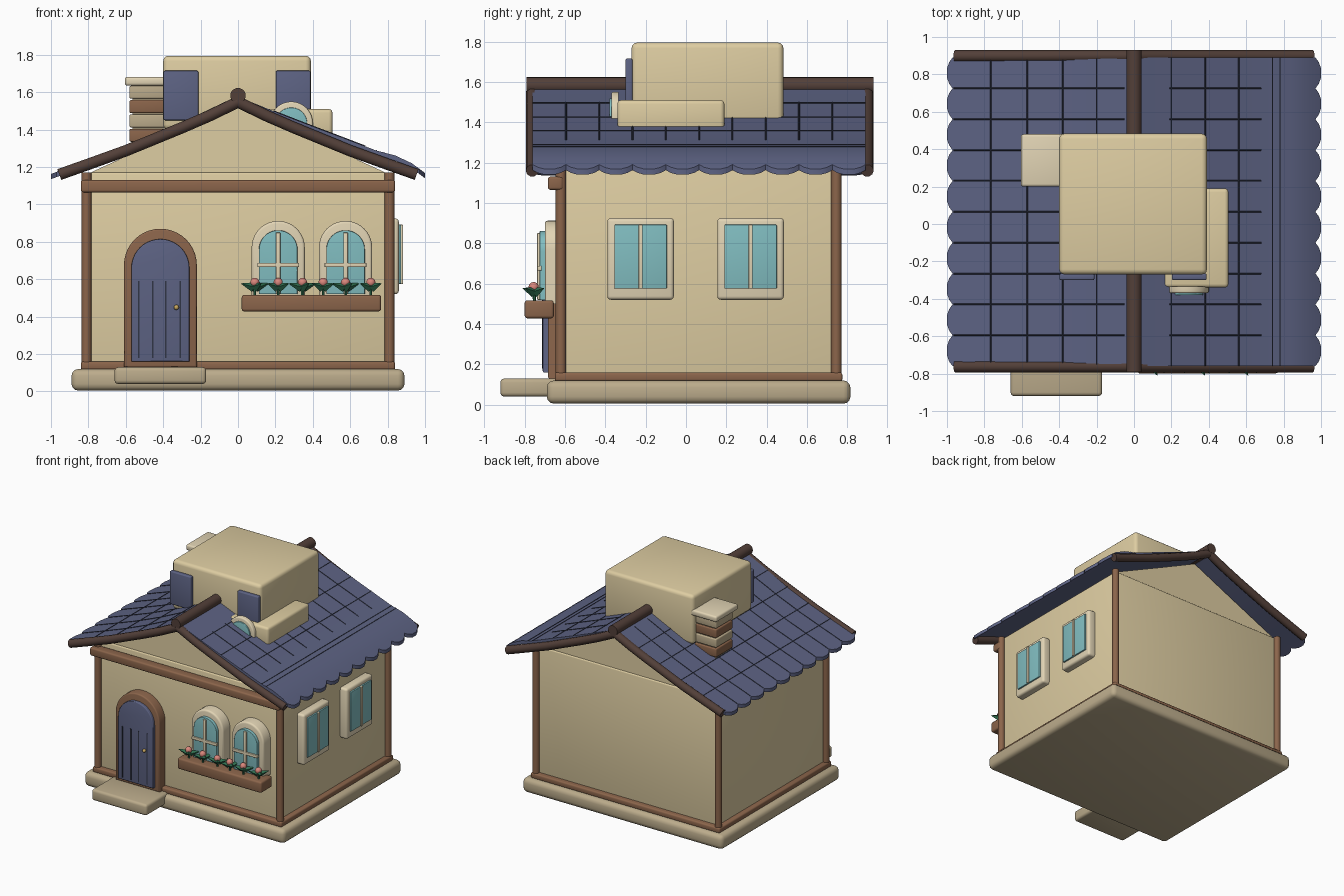
import bpy, bmesh, math
from mathutils import Matrix, Vector

if "Cube" in bpy.data.objects:
    bpy.data.objects.remove(bpy.data.objects["Cube"])


def mat(name, c):
    m = bpy.data.materials.new(name)
    m.diffuse_color = (*c, 1)
    m.use_nodes = True
    m.node_tree.nodes["Principled BSDF"].inputs["Base Color"].default_value = m.diffuse_color
    return m


CREAM = mat("cream", (.73, .61, .36))
IVORY = mat("ivory", (.76, .66, .46))
STONE = mat("stone", (.50, .41, .26))
WOOD = mat("wood", (.26, .13, .07))
DARK = mat("dark_wood", (.085, .05, .04))
BLUE = mat("slate_blue", (.11, .125, .23))
SEAM = mat("seam", (.03, .035, .06))
GLASS = mat("glass", (.22, .51, .53))
GREEN = mat("leaf", (.03, .16, .08))
PINK = mat("pink", (.70, .24, .20))
BRASS = mat("brass", (.6, .4, .12))


def finish(name, bm, m, angle=35):
    bmesh.ops.recalc_face_normals(bm, faces=bm.faces)
    me = bpy.data.meshes.new(name)
    bm.to_mesh(me)
    bm.free()
    me.materials.append(m)
    ob = bpy.data.objects.new(name, me)
    bpy.context.collection.objects.link(ob)
    bpy.ops.object.select_all(action='DESELECT')
    ob.select_set(True)
    bpy.context.view_layer.objects.active = ob
    bpy.ops.object.shade_smooth_by_angle(angle=math.radians(angle))
    return ob


def box(name, x0, x1, y0, y1, z0, z1, m, r=0.0):
    bm = bmesh.new()
    bmesh.ops.create_cube(bm, size=1)
    for v in bm.verts:
        v.co = Vector(((x0 + x1) / 2 + v.co.x * (x1 - x0), (y0 + y1) / 2 + v.co.y * (y1 - y0),
                       (z0 + z1) / 2 + v.co.z * (z1 - z0)))
    if r:
        bmesh.ops.bevel(bm, geom=bm.edges[:], offset=r, segments=3, profile=.5, affect='EDGES')
    return finish(name, bm, m)


def prism(name, pts, y0, y1, m, r=0.0):
    """Extrude an (x, z) outline from y0 (front) to y1, rounding the front rim."""
    bm = bmesh.new()
    f = bm.faces.new([bm.verts.new((x, y0, z)) for x, z in pts])
    rim = list(f.edges)
    ext = bmesh.ops.extrude_face_region(bm, geom=[f], use_keep_orig=True)
    for v in ext["geom"]:
        if isinstance(v, bmesh.types.BMVert):
            v.co.y = y1
    if r:
        bmesh.ops.bevel(bm, geom=rim, offset=r, segments=3, profile=.5, affect='EDGES')
    return finish(name, bm, m)


def arch(name, cx, half, z0, ztop, y0, y1, m, r=0.0):
    zc = ztop - half
    pts = [(cx - half, z0), (cx + half, z0)]
    pts += [(cx + half * math.cos(a), zc + half * math.sin(a))
            for a in (math.pi * i / 20 for i in range(21))]
    return prism(name, pts, y0, y1, m, r)


def rod(name, p, q, r, m, r2=None, sides=20):
    p, q = Vector(p), Vector(q)
    bm = bmesh.new()
    bmesh.ops.create_cone(bm, cap_ends=True, segments=sides, radius1=r, radius2=r if r2 is None else r2,
                          depth=(q - p).length,
                          matrix=Matrix.Translation((p + q) / 2) @ (q - p).to_track_quat('Z', 'Y').to_matrix().to_4x4())
    return finish(name, bm, m)


def ball(name, c, r, m):
    bm = bmesh.new()
    bmesh.ops.create_uvsphere(bm, u_segments=14, v_segments=9, radius=r, matrix=Matrix.Translation(c))
    return finish(name, bm, m, 60)


def tubes(name, paths, r, m, res=1):
    cu = bpy.data.curves.new(name, 'CURVE')
    cu.dimensions = '3D'
    cu.bevel_depth, cu.bevel_resolution, cu.use_fill_caps = r, res, True
    for path in paths:
        s = cu.splines.new('POLY')
        s.points.add(len(path) - 1)
        for pt, co in zip(s.points, path):
            pt.co = (*co, 1)
    cu.materials.append(m)
    ob = bpy.data.objects.new(name, cu)
    bpy.context.collection.objects.link(ob)
    return ob


# Foundation, step, sill, walls and gable
box("foundation", -.89, .89, -.69, .815, .005, .12, STONE, .035)
box("front_step", -.66, -.17, -.92, -.62, .04, .13, STONE, .02)
box("wall_sill", -.84, .84, -.65, .775, .115, .16, WOOD, .012)
box("walls", -.8, .8, -.61, .735, .13, 1.17, CREAM, .01)
prism("gable", [(-.8, 1.165), (.8, 1.165), (.3, 1.395), (0, 1.535), (-.3, 1.395)], -.6, .725, CREAM)
box("front_beam", -.84, .84, -.685, -.61, 1.065, 1.13, WOOD, .012)
for sx in (-1, 1):
    for y in (-.62, .745):
        rod("corner_post", (sx * .81, y, .15), (sx * .81, y, 1.17), .026, WOOD)

# Roof slopes with scalloped eaves
Y0, Y1, TILES = -.76, .89, 10
LEFT = [(.015, 1.57), (.2, 1.482), (.4, 1.39), (.6, 1.308), (.8, 1.235), (.9, 1.2), (1, 1.163)]
RIGHT = [(.015, 1.57), (.2, 1.495), (.38, 1.425), (.56, 1.357), (.74, 1.288), (.84, 1.262), (.93, 1.22), (1, 1.168)]


def height(prof, x):
    for (xa, za), (xb, zb) in zip(prof, prof[1:]):
        if x <= xb:
            return za + (zb - za) * (x - xa) / (xb - xa)
    return prof[-1][1]


for side, sx, prof in (("left", -1, LEFT), ("right", 1, RIGHT)):
    bm = bmesh.new()
    rows = []
    for t in range(TILES):
        for u, cut in ((0, .03), (.15, .012), (.35, 0), (.65, 0), (.85, .012)):
            rows.append((t + u, cut))
    rows.append((TILES, .03))
    top, low = [], []
    for u, cut in rows:
        y = Y0 + (Y1 - Y0) * u / TILES
        xs = [p[0] for p in prof[:-1]] + [1 - cut]
        top.append([bm.verts.new((sx * x, y, height(prof, x))) for x in xs])
        low.append([bm.verts.new((sx * x, y, height(prof, x) - .028)) for x in xs])
    n = len(prof)
    for i in range(len(rows) - 1):
        for g in (top, low):
            for j in range(n - 1):
                bm.faces.new((g[i][j], g[i + 1][j], g[i + 1][j + 1], g[i][j + 1]))
        for j in (0, n - 1):
            bm.faces.new((top[i][j], top[i + 1][j], low[i + 1][j], low[i][j]))
    for i in (0, -1):
        for j in range(n - 1):
            bm.faces.new((top[i][j], top[i][j + 1], low[i][j + 1], low[i][j]))
    finish("roof_" + side, bm, BLUE)
    # Tile seams down and across the slope
    a, b = (.05, .965) if sx < 0 else (.19, .68)
    xs = [a] + [p[0] for p in prof if a < p[0] < b] + [b]
    paths = [[(sx * x, Y0 + (Y1 - Y0) * t / TILES, height(prof, x)) for x in xs] for t in range(1, TILES)]
    for x in (.2, .38, .57, .765) if sx < 0 else (.2, .38, .56, .74, .78):
        paths.append([(sx * x, Y0, height(prof, x)), (sx * x, Y1, height(prof, x))])
    tubes("tile_seams_" + side, paths, .004, SEAM, 0)
    # Bargeboards along both gable edges
    barge = [(0, 1.548), (.15, 1.475), (.3, 1.41), (.6, 1.287), (.8, 1.215), (.955, 1.16)]
    tubes("bargeboard_" + side, [[(sx * x, y, z) for x, z in barge] for y in (-.762, .898)], .032, DARK, 3)
rod("ridge_pole", (0, -.79, 1.582), (0, .93, 1.582), .041, DARK)

# Front door
arch("door_frame", -.415, .195, .13, .87, -.685, -.6, WOOD, .01)
arch("door", -.415, .155, .16, .815, -.71, -.65, BLUE, .006)
for x in (-.53, -.455, -.385, -.31):
    box("door_groove", x - .004, x + .004, -.714, -.705, .18, .59, SEAM)
ball("door_knob", (-.33, -.72, .45), .014, BRASS)

# Arched front windows
for x in (.215, .575):
    arch("window_frame", x, .142, .5, .912, -.70, -.6, IVORY, .014)
    arch("window_glass", x, .103, .52, .862, -.725, -.69, GLASS, .004)
    box("window_mullion", x - .012, x + .012, -.738, -.715, .52, .85, IVORY, .004)
    box("window_crossbar", x - .112, x + .112, -.738, -.715, .665, .688, IVORY, .004)

# Flower box with blooms and leaves
box("flower_box", .02, .765, -.80, -.655, .428, .517, WOOD, .014)
for i, x in enumerate((.09, .215, .345, .455, .575, .71)):
    ball("flower", (x, -.755, .583), .025, PINK)
    rod("stem", (x, -.75, .5), (x, -.755, .575), .008, GREEN, sides=6)
    for k in range(4):
        a = math.radians(25 + 90 * k + 20 * (i % 2))
        d = Vector((math.cos(a), math.sin(a) * .8, 0))
        c = Vector((x, -.75, .558))
        rod("leaf", c + d * .01, c + d * .085 + Vector((0, 0, .02)), .026, GREEN, 0, 4)

# Right side windows
for y in (-.225, .32):
    box("side_window_frame", .78, .86, y - .165, y + .165, .52, .925, IVORY, .018)
    box("side_window_glass", .84, .872, y - .13, y + .13, .575, .892, GLASS, .004)
    box("side_window_mullion", .86, .882, y - .01, y + .01, .575, .892, IVORY, .003)

# Rooftop dormer with shutters, lower block and round-topped window
box("dormer", -.4, .39, -.27, .483, 1.4, 1.795, CREAM, .028)
for x in (-.305, .295):
    box("shutter", x - .093, x + .093, -.3, -.265, 1.45, 1.715, BLUE, .008)
box("dormer_lower_block", .15, .505, -.34, .19, 1.358, 1.51, CREAM, .02)
arch("dormer_window_frame", .285, .115, 1.38, 1.55, -.37, -.335, IVORY, .01)
arch("dormer_window_glass", .285, .085, 1.385, 1.518, -.38, -.355, GLASS, .004)

# Chimney courses and cap
for i in range(4):
    z = 1.37 + i * .077
    box("chimney_course", -.58, -.385, .235, .445, z - .035, z + .034, STONE if i % 2 else WOOD, .008)
box("chimney_core", -.565, -.39, .25, .43, 1.28, 1.63, STONE)
box("chimney_cap", -.605, -.36, .2, .48, 1.635, 1.682, IVORY, .014)
